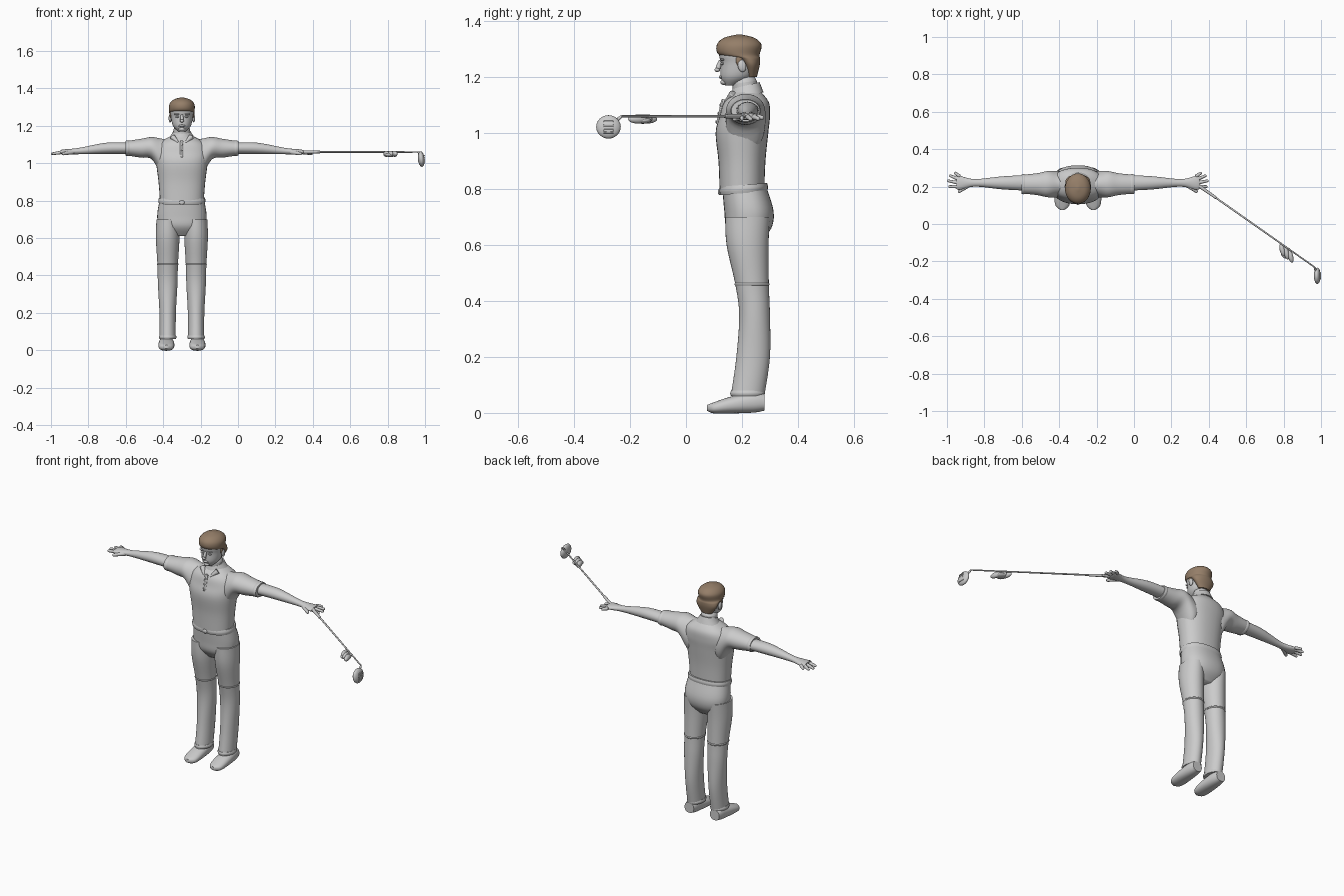
import bpy, bmesh, math
from mathutils import Vector

if "Cube" in bpy.data.objects:
    bpy.data.objects.remove(bpy.data.objects["Cube"])

CENTRE = -0.3  # centre line of the figure


def material(name, colour):
    mat = bpy.data.materials.new(name)
    mat.use_nodes = True
    mat.diffuse_color = (*colour, 1)
    mat.node_tree.nodes["Principled BSDF"].inputs["Base Color"].default_value = (*colour, 1)
    return mat


GREY = material("plain grey", (0.6, 0.6, 0.6))
BROWN = material("hair brown", (0.3, 0.21, 0.14))


def finish(obj, name, mat=GREY, mirror=False):
    obj.name = name
    obj.data.materials.append(mat)
    bpy.ops.object.select_all(action="DESELECT")
    obj.select_set(True)
    bpy.context.view_layer.objects.active = obj
    bpy.ops.object.shade_smooth_by_angle(angle=math.radians(50))
    if mirror:
        obj.modifiers.new("Mirror", "MIRROR")
    return obj


def spline(before, start, end, after, t):
    """Point on a smooth curve from start to end."""
    def cubic(a, b, c, d):
        return b + t * (c - a + t * (2 * a - 5 * b + 4 * c - d + t * (3 * (b - c) + d - a))) / 2
    return [cubic(*values) for values in zip(before, start, end, after)]


def signed_power(value, power):
    return math.copysign(abs(value) ** power, value)


def loft(name, rows, axis="z", at=(0, 0), side=0, mirror=False, mat=GREY, square=2, tilt=0):
    """Smooth skin through rows of (position, radius, radius, optional shift)."""
    rows = [(*row, 0)[:4] for row in rows]
    last, steps, segments = len(rows) - 1, 5, 32
    path = [rows[last]]
    for i in reversed(range(last)):
        four = [rows[max(i - 1, 0)], rows[i], rows[i + 1], rows[min(i + 2, last)]]
        path += [spline(*four, k / steps) for k in reversed(range(steps))]
    bm, rings = bmesh.new(), []
    for pos, radius_a, radius_b, shift in path:
        ring = []
        for k in range(segments):
            angle = math.tau * k / segments
            a = radius_a * signed_power(math.cos(angle), 2 / square)
            b = radius_b * signed_power(math.sin(angle), 2 / square)
            point = {"z": (side + a, shift + b, pos + tilt * b),
                     "x": (pos, a, shift + b),
                     "y": (side + a, pos, shift + b)}[axis]
            ring.append(bm.verts.new(point))
        rings.append(ring)
    for low, high in zip(rings, rings[1:]):
        for k in range(segments):
            bm.faces.new((low[k - 1], low[k], high[k], high[k - 1]))
    bm.faces.new(rings[0])
    bm.faces.new(rings[-1])
    bmesh.ops.recalc_face_normals(bm, faces=bm.faces)
    mesh = bpy.data.meshes.new(name)
    bm.to_mesh(mesh)
    bm.free()
    obj = bpy.data.objects.new(name, mesh)
    bpy.context.collection.objects.link(obj)
    obj.location = (CENTRE, *at)
    return finish(obj, name, mat, mirror)


def band(name, pos, radius_a, radius_b, half_width, **options):
    """Raised rounded strip around a limb or the waist."""
    rows = [(pos + k * half_width, radius_a - abs(k) * .003, radius_b - abs(k) * .003)
            for k in (-1, 0, 1)]
    return loft(name, rows, **options)


def place(name, mat, mirror, origin):
    """Bake the transform, then set the mirror origin."""
    obj = bpy.context.object
    bpy.ops.object.transform_apply(location=True, rotation=True, scale=True)
    obj.location.x = origin
    return finish(obj, name, mat, mirror)


def ball(name, loc, size, mirror=False, mat=GREY, turn=(0, 0, 0), origin=CENTRE):
    bpy.ops.mesh.primitive_uv_sphere_add(segments=20, ring_count=12, radius=1,
                                         location=loc, rotation=turn)
    bpy.context.object.scale = size
    return place(name, mat, mirror, origin)


def rod(name, start, end, radius, end_radius, mirror=False, origin=CENTRE):
    start, end = Vector(start), Vector(end)
    along = end - start
    bpy.ops.mesh.primitive_cone_add(
        vertices=12, radius1=radius, radius2=end_radius, depth=along.length,
        location=(start + end) / 2, rotation=along.to_track_quat("Z", "Y").to_euler())
    obj = place(name, GREY, mirror, origin)
    # Rounding comes before mirroring
    bevel = obj.modifiers.new("Round", "BEVEL")
    bevel.width, bevel.segments, bevel.limit_method = min(radius, end_radius) * .7, 3, "ANGLE"
    if mirror:
        obj.modifiers.move(len(obj.modifiers) - 1, 0)
    return obj


# Trousers
leg = dict(at=(.22, 0), side=.076, mirror=True)
loft("trouser_leg", [(.06, .043, .06), (.2, .044, .06, .02), (.35, .052, .055, .025),
                     (.46, .055, .06, .016), (.6, .063, .075), (.7, .06, .08)], **leg)
band("trouser_cuff", .07, .047, .062, .01, **leg)
leg["at"] = (.236, 0)
band("knee_seam", .46, .058, .063, .005, **leg)
loft("trouser_seat", [(.61, .07, .04), (.66, .12, .08), (.72, .132, .088),
                      (.8, .12, .08, -.015)], at=(.225, 0), square=2.3)
band("belt", .8, .126, .087, .015, at=(.206, 0), square=2.3, tilt=.08)
ball("belt_buckle", (0, .12, .79), (.014, .006, .012))

# Shoes
loft("shoe", [(-.125, .01, .01, -.02), (-.1, .037, .02, -.02), (-.04, .043, .03, -.01),
              (.04, .038, .037), (.08, .03, .03)],
     axis="y", at=(.2, .038), side=.083, mirror=True, square=2.3)

# Shirt
loft("shirt_body", [(.8, .117, .08), (.9, .125, .084), (1, .138, .094),
                    (1.06, .145, .09, .01), (1.11, .12, .08, .016), (1.15, .05, .045, .02)],
     at=(.2, 0), square=2.3)
arm = dict(axis="x", at=(.213, 1.08), mirror=True)
loft("sleeve", [(.05, .06, .08, -.03), (.1, .07, .1, -.05), (.16, .07, .06),
                (.22, .058, .05), (.3, .05, .038)], **arm)
band("sleeve_hem", .29, .054, .042, .012, **arm)
loft("collar", [(-.02, .072, .062), (0, .058, .055), (.02, .047, .048)],
     at=(.215, 1.15), tilt=.25)
rod("collar_point", (.05, .17, 1.14), (.02, .14, 1.11), .016, .005, mirror=True)
rod("shirt_placket", (0, .137, 1.12), (0, .117, 1.03), .01, .01)
for i in range(3):
    ball(f"shirt_button_{i + 1}", (0, .108 + .007 * i, 1.04 + .03 * i), (.005, .003, .005))

# Arms and hands, the fingers fanning out from the palm
loft("arm", [(.26, .042, .03), (.4, .035, .03), (.55, .02, .017, -.015),
             (.63, .037, .014, -.02), (.65, .032, .01, -.02)],
     axis="x", at=(.22, 1.08), mirror=True)
for i, finger in enumerate(("index", "middle", "ring", "little")):
    root = Vector((.63, .2 + .018 * i, 1.06))
    reach = .07 - .008 * (i - 1) ** 2
    tip = root + reach * Vector((math.cos(.2 * i), math.sin(.2 * i), -.15))
    rod(f"{finger}_finger", root, tip, .01, .007, mirror=True)
rod("thumb", (.58, .21, 1.06), (.64, .17, 1.05), .012, .008, mirror=True)

# Head
rod("neck", (0, .22, 1.1), (0, .205, 1.21), .05, .042)
loft("head", [(0, .02, .02, -.03), (.03, .048, .056, -.01), (.08, .059, .066),
              (.12, .062, .07), (.17, .03, .035)], at=(.19, 1.17))
loft("hair", [(0, .035, .018, .045), (.04, .062, .03, .043), (.065, .067, .045, .03),
              (.08, .068, .073), (.115, .067, .08), (.14, .045, .055), (.152, .006, .008)],
     at=(.19, 1.2), mat=BROWN)
ball("sideburn", (.06, .19, 1.26), (.006, .012, .02), mirror=True, mat=BROWN)
ball("ear", (.063, .2, 1.24), (.008, .015, .022), mirror=True, turn=(.2, 0, 0))
rod("nose_bridge", (0, .124, 1.26), (0, .114, 1.23), .006, .01)
ball("nose_tip", (0, .112, 1.226), (.011, .01, .008))
ball("brow", (.025, .13, 1.262), (.018, .008, .005), mirror=True)
ball("eye", (.024, .13, 1.248), (.011, .007, .005), mirror=True)
ball("lips", (0, .124, 1.2), (.019, .007, .006))
ball("chin", (0, .137, 1.182), (.018, .014, .011))

# Golf club
start, end = Vector((.31, .23, 1.06)), Vector((.965, -.23, 1.06))
head = Vector((.98, -.277, 1.022))
rod("club_grip", start, start.lerp(end, .2), .01, .007, origin=0)
rod("club_shaft", start.lerp(end, .15), end, .005, .004, origin=0)
rod("club_hosel", end, end.lerp(head, .5), .005, .007, origin=0)
ball("club_head", head, (.018, .044, .042), turn=(0, -.1, 0), origin=0)
for i in range(-2, 3):
    middle = head + Vector((.016, 0, .01 * i))
    half = Vector((0, .018, 0))
    rod(f"club_face_groove_{i + 3}", middle - half, middle + half, .003, .003, origin=0)

# Folded fingers resting on the shaft
palm = Vector((.815, -.155, 1.045))
ball("grip_palm", palm, (.03, .03, .012), origin=0)
for i in (-1, 0, 1):
    ball(f"grip_finger_{i + 2}", palm + Vector((.022 * i, -.017 * i, .005)),
         (.014, .036, .016), turn=(0, 0, .25), origin=0)
